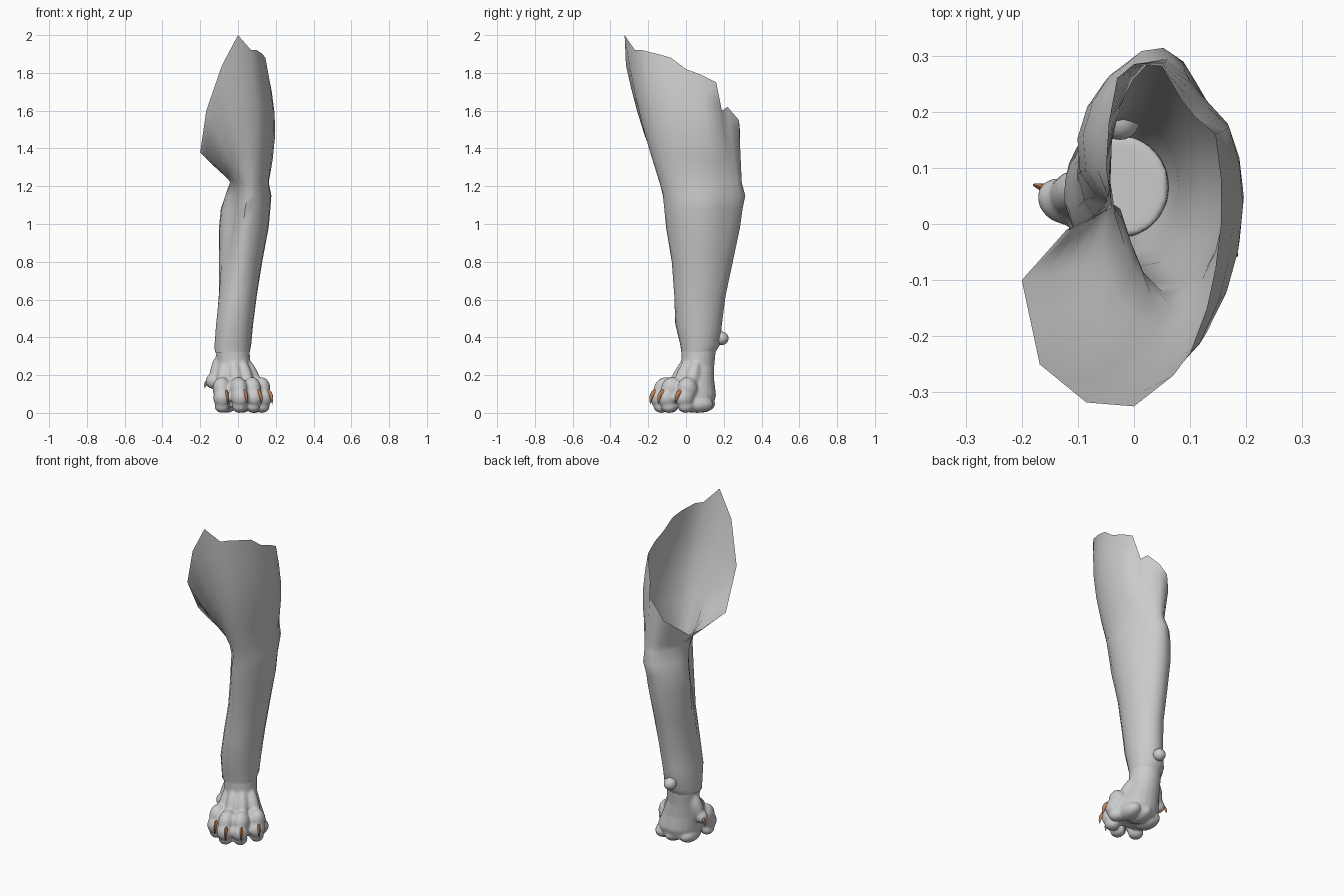
import bpy, bmesh, math
from mathutils import Vector, Matrix

if "Cube" in bpy.data.objects:
    bpy.data.objects.remove(bpy.data.objects["Cube"])

N = 20  # columns around the leg


def finish(name, bm, mat=None, angle=50, blend=False):
    me = bpy.data.meshes.new(name)
    bm.to_mesh(me)
    bm.free()
    ob = bpy.data.objects.new(name, me)
    bpy.context.collection.objects.link(ob)
    if mat:
        me.materials.append(mat)
    bpy.ops.object.select_all(action='DESELECT')
    ob.select_set(True)
    bpy.context.view_layer.objects.active = ob
    if blend:  # fuse overlapping volumes into one skin
        mod = ob.modifiers.new("fuse", 'REMESH')
        mod.mode = 'VOXEL'
        mod.voxel_size = 0.008
        mod = ob.modifiers.new("soften", 'SMOOTH')
        mod.factor = 0.5
        mod.iterations = 6
        bpy.ops.object.modifier_apply(modifier="fuse")
        bpy.ops.object.modifier_apply(modifier="soften")
    bpy.ops.object.shade_smooth_by_angle(angle=math.radians(angle))
    return ob


def segment(bm, a, b, r, flat=1.0):
    """Ellipsoid stretched from a to b, r = half width."""
    a, b = Vector(a), Vector(b)
    d = b - a
    rot = d.to_track_quat('Z', 'Y').to_matrix().to_4x4()
    m = (Matrix.Translation((a + b) / 2) @ rot
         @ Matrix.Diagonal((r, r * flat, d.length / 2, 1)))
    bmesh.ops.create_uvsphere(bm, u_segments=16, v_segments=10, radius=1, matrix=m)


def skin(bm, rings):
    """Join equal rings of points with quads; returns the vertex rings."""
    vr = [[bm.verts.new(p) for p in r] for r in rings]
    n = len(rings[0])
    for p, q in zip(vr, vr[1:]):
        for k in range(n):
            j = (k + 1) % n
            bm.faces.new((p[k], p[j], q[j], q[k]))
    return vr


def claw(name, base, direction, length, drop, r):
    """Curved tapering hook."""
    bm = bmesh.new()
    base, d = Vector(base), Vector(direction).normalized()
    side = Vector((-d.y, d.x, 0))
    rings = []
    for i in range(5):
        t = i / 4
        c = base + d * length * math.sin(t * math.pi / 2) - Vector((0, 0, drop * t * t))
        tan = (d * math.cos(t * math.pi / 2) * length * 1.57
               - Vector((0, 0, 2 * drop * t))).normalized()
        up = side.cross(tan)
        rr = r * (1 - t) ** 0.7 + 0.0005
        rings.append([c + (side * math.cos(q) * 0.7 + up * math.sin(q) * 1.3) * rr
                      for q in (j * math.tau / 8 for j in range(8))])
    vr = skin(bm, rings)
    bm.faces.new(vr[0])
    bm.faces.new(vr[-1])
    bmesh.ops.recalc_face_normals(bm, faces=bm.faces)
    finish(name, bm, claw_mat)


def section(z, x0, x1, y0, y1, dent, trim):
    """Oval leg section with an inner front groove (or ridge) and a flatter outer back corner."""
    ring = []
    for k in range(N):
        a = -math.pi / 2 + k * math.tau / N
        f = 1 - dent * math.exp(-((k - 17.2) / 1.8) ** 2) - trim * math.exp(-((k - 7.5) / 1.8) ** 2)
        ring.append(Vector(((x0 + x1) / 2 + (x1 - x0) / 2 * math.cos(a) * f,
                            (y0 + y1) / 2 + (y1 - y0) / 2 * math.sin(a) * f, z)))
    return ring


claw_mat = bpy.data.materials.new("claw_brown")
claw_mat.diffuse_color = (0.5, 0.22, 0.1, 1)
claw_mat.use_nodes = True
claw_mat.node_tree.nodes["Principled BSDF"].inputs["Base Color"].default_value = claw_mat.diffuse_color

# Sections: z, x min, x max, y min, y max, groove depth (negative = ridge), corner trim
foot_sections = [
    (0.03, -0.10, 0.12, -0.07, 0.14, 0, 0), (0.09, -0.11, 0.135, -0.08, 0.16, 0, 0),
    (0.17, -0.11, 0.10, -0.05, 0.15, 0, 0), (0.25, -0.11, 0.065, -0.025, 0.15, -.05, 0),
    (0.345, -0.115, 0.062, -0.025, 0.16, -.1, 0),
]
leg_sections = [
    (0.32, -0.12, 0.062, -0.025, 0.155, -.12, 0), (0.36, -0.12, 0.07, -0.03, 0.18, -.15, 0.03),
    (0.47, -0.11, 0.08, -0.055, 0.19, -.18, 0), (0.62, -0.10, 0.10, -0.062, 0.21, -.08, 0.03),
    (0.80, -0.105, 0.13, -0.075, 0.25, 0.16, 0.10), (0.98, -0.11, 0.165, -0.105, 0.29, 0.44, 0.15),
    (1.08, -0.10, 0.175, -0.115, 0.305, 0.45, 0.18), (1.15, -0.075, 0.18, -0.122, 0.32, 0.30, 0.19),
    (1.22, -0.045, 0.165, -0.14, 0.30, 0.1, 0.15),
]
# Torn upper rim, counter-clockwise from the front
rim = [
    (0, -.325, 2.0), (.07, -.27, 1.92), (.10, -.23, 1.92), (.13, -.15, 1.9), (.145, -.08, 1.88),
    (.155, 0, 1.82), (.155, .08, 1.79), (.145, .16, 1.75), (.11, .19, 1.6), (.085, .22, 1.62),
    (.05, .28, 1.55), (0, .285, 1.5), (-.03, .26, 1.42), (-.045, .18, 1.36), (-.05, .10, 1.3),
    (-.04, .03, 1.25), (-.12, -.01, 1.30), (-.20, -.10, 1.38), (-.168, -.25, 1.6),
    (-.085, -.318, 1.84),
]
bm = bmesh.new()
rings = [section(*s) for s in leg_sections]
# Upper shell: each column runs up to its own rim point with an outer bulge
base = rings[-1]
for t in (0.2, 0.4, 0.6, 0.8, 1.0):
    ring = []
    for k in range(N):
        a = -math.pi / 2 + k * math.tau / N
        p = base[k].lerp(Vector(rim[k]), t)
        p.x += 0.038 * max(0, math.cos(a)) * math.sin(math.pi * t)
        p.y -= 0.02 * max(0, -math.sin(a)) * math.sin(math.pi * t)
        ring.append(p)
    rings.append(ring)
skin(bm, rings)
finish("leg_shell", bm, angle=60)

# Wrist pad at the back
bm = bmesh.new()
segment(bm, (-0.025, 0.15, 0.40), (-0.025, 0.225, 0.39), 0.036)
finish("wrist_pad", bm)

# Paw: foot core, toes, sole lobes and thumb fused into one skin
paw = bmesh.new()
vr = skin(paw, [section(*s) for s in foot_sections])
paw.faces.new(list(reversed(vr[0])))
paw.faces.new(vr[-1])

toes = [  # root, knuckle, tip (x, y)
    ((-.065, .03), (-.088, -.04), (-.083, -.10)),
    ((-.025, .01), (-.005, -.075), (.012, -.145)),
    ((.015, .02), (.065, -.05), (.085, -.105)),
    ((.035, .06), (.115, .02), (.135, -.015)),
]
for i, (root, kn, tip) in enumerate(toes, 1):
    root, kn, tip = Vector(root), Vector(kn), Vector(tip)
    d = (tip - kn).normalized()
    segment(paw, (*root, .29), (*(kn + d * .01), .09), 0.036)
    segment(paw, (*(kn - d * .04), .14), (*(tip + d * .025), .115), 0.049, 1.3)
    segment(paw, (*(tip - d * .06), .08), (*(tip + d * .046), .08), 0.048, 1.15)
    segment(paw, (*(tip - d * .06), .033), (*(tip + d * .028), .033), 0.04, 0.85)
    c = tip + d * .018 + Vector((.018, 0))
    claw(f"toe_claw_{i}", (*c, .105), (d.x + .25, d.y, 0), .03, .06, .015)

for x, y in ((-.065, .06), (.015, .085), (.085, .075)):
    segment(paw, (x + .01, y - .10, .046), (x, y + .07, .046), 0.052, 0.9)

segment(paw, (-.085, .07, .32), (-.13, .04, .13), 0.04)
segment(paw, (-.095, .01, .17), (-.165, .07, .165), 0.038, 1.1)
finish("paw", paw, blend=True)
claw("thumb_claw", (-.152, .062, .165), (-1, .3, 0), .025, .035, .012)
